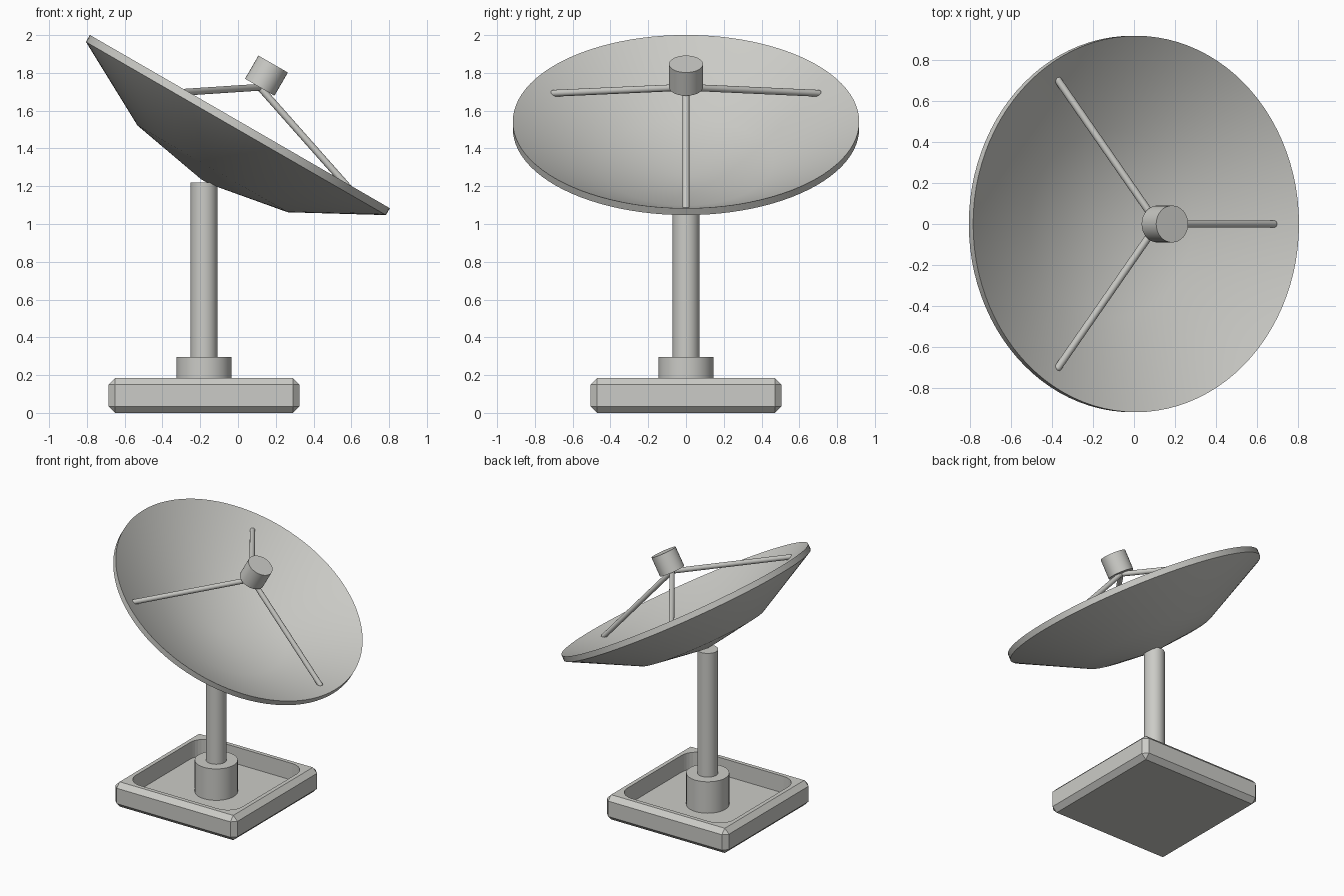
import bpy
import bmesh
import math
from mathutils import Matrix, Vector

cube = bpy.data.objects.get("Cube")
if cube:
    bpy.data.objects.remove(cube, do_unlink=True)

grey = bpy.data.materials.new("warm grey")
COLOUR = (0.6, 0.6, 0.57, 1)
grey.diffuse_color = COLOUR
grey.use_nodes = True
grey.node_tree.nodes["Principled BSDF"].inputs["Base Color"].default_value = COLOUR

MAST_X = -0.18
# Dish frame: origin at the centre of the rim, local z along the tilted axis
DISH = Matrix.Translation((0.01, 0, 1.542)) @ Matrix.Rotation(math.radians(30), 4, "Y")


def add_object(name, bm, matrix=Matrix(), smooth=True):
    bmesh.ops.recalc_face_normals(bm, faces=bm.faces)
    mesh = bpy.data.meshes.new(name)
    bm.to_mesh(mesh)
    bm.free()
    mesh.materials.append(grey)
    obj = bpy.data.objects.new(name, mesh)
    bpy.context.collection.objects.link(obj)
    obj.matrix_world = matrix
    if smooth:
        bpy.ops.object.select_all(action="DESELECT")
        obj.select_set(True)
        bpy.context.view_layer.objects.active = obj
        bpy.ops.object.shade_smooth_by_angle(angle=math.radians(35))
    return obj


def rod(name, start, end, radius, sides=32):
    """Capped cylinder between two points."""
    start, end = Vector(start), Vector(end)
    axis = end - start
    place = Matrix.Translation((start + end) / 2) @ axis.to_track_quat("Z", "Y").to_matrix().to_4x4()
    bm = bmesh.new()
    bmesh.ops.create_cone(bm, cap_ends=True, segments=sides, radius1=radius,
                          radius2=radius, depth=axis.length)
    return add_object(name, bm, place)


def box(size, centre):
    bm = bmesh.new()
    bmesh.ops.create_cube(bm, size=1)
    bmesh.ops.scale(bm, vec=size, verts=bm.verts)
    bmesh.ops.translate(bm, vec=centre, verts=bm.verts)
    return bm


# Chamfered square base
bm = box((1.01, 1.01, 0.185), (MAST_X, 0, 0.0925))
bmesh.ops.bevel(bm, geom=bm.edges[:], offset=0.035, segments=1, affect="EDGES")
base = add_object("base_tray", bm, smooth=False)

# Recess with rounded corners, cut into the top of the base
bm = box((0.88, 0.88, 0.4), (MAST_X, 0, 0.26))
upright = [e for e in bm.edges if abs(e.verts[0].co.z - e.verts[1].co.z) > 0.1]
bmesh.ops.bevel(bm, geom=upright, offset=0.12, segments=8, profile=0.5, affect="EDGES")
cutter = add_object("recess_cutter", bm, smooth=False)
cutter.hide_render = True
cut = base.modifiers.new("recess", "BOOLEAN")
cut.operation = "DIFFERENCE"
cut.solver = "EXACT"
cut.object = cutter
bpy.ops.object.select_all(action="DESELECT")
base.select_set(True)
bpy.context.view_layer.objects.active = base
bpy.ops.object.modifier_apply(modifier="recess")
bpy.data.objects.remove(cutter, do_unlink=True)

# Mast and its collar
rod("mast_collar", (MAST_X, 0, 0.055), (MAST_X, 0, 0.295), 0.146)
rod("mast", (MAST_X, 0, 0.06), (MAST_X, 0, 1.22), 0.071)

# Dish: closed profile of the inner and outer bowl, spun round its axis
profile = [(0, -0.33), (0.459, -0.248), (0.917, 0),
           (0.917, -0.042), (0.459, -0.289), (0.025, -0.367), (0, -0.367)]
bm = bmesh.new()
verts = [bm.verts.new((r, 0, z)) for r, z in profile]
edges = [bm.edges.new(pair) for pair in zip(verts, verts[1:])]
bmesh.ops.spin(bm, geom=verts + edges, cent=(0, 0, 0), axis=(0, 0, 1),
               angle=math.tau, steps=96, use_merge=True)
bmesh.ops.remove_doubles(bm, verts=bm.verts, dist=0.0001)
add_object("dish", bm, DISH)

# Receiver held above the bowl
rod("receiver", DISH @ Vector((0, 0, 0.21)), DISH @ Vector((0, 0, 0.352)), 0.09)

# Three struts with rounded feet
for i, name in enumerate(("lower_strut", "back_strut", "front_strut")):
    turn = Matrix.Rotation(math.tau * i / 3, 4, "Z")
    foot = DISH @ turn @ Vector((0.808, 0, -0.06))
    rod(name, DISH @ Vector((0, 0, 0.21)), foot, 0.018, 16)
    bm = bmesh.new()
    bmesh.ops.create_uvsphere(bm, u_segments=16, v_segments=8, radius=0.018)
    add_object(name + "_foot", bm, Matrix.Translation(foot))
